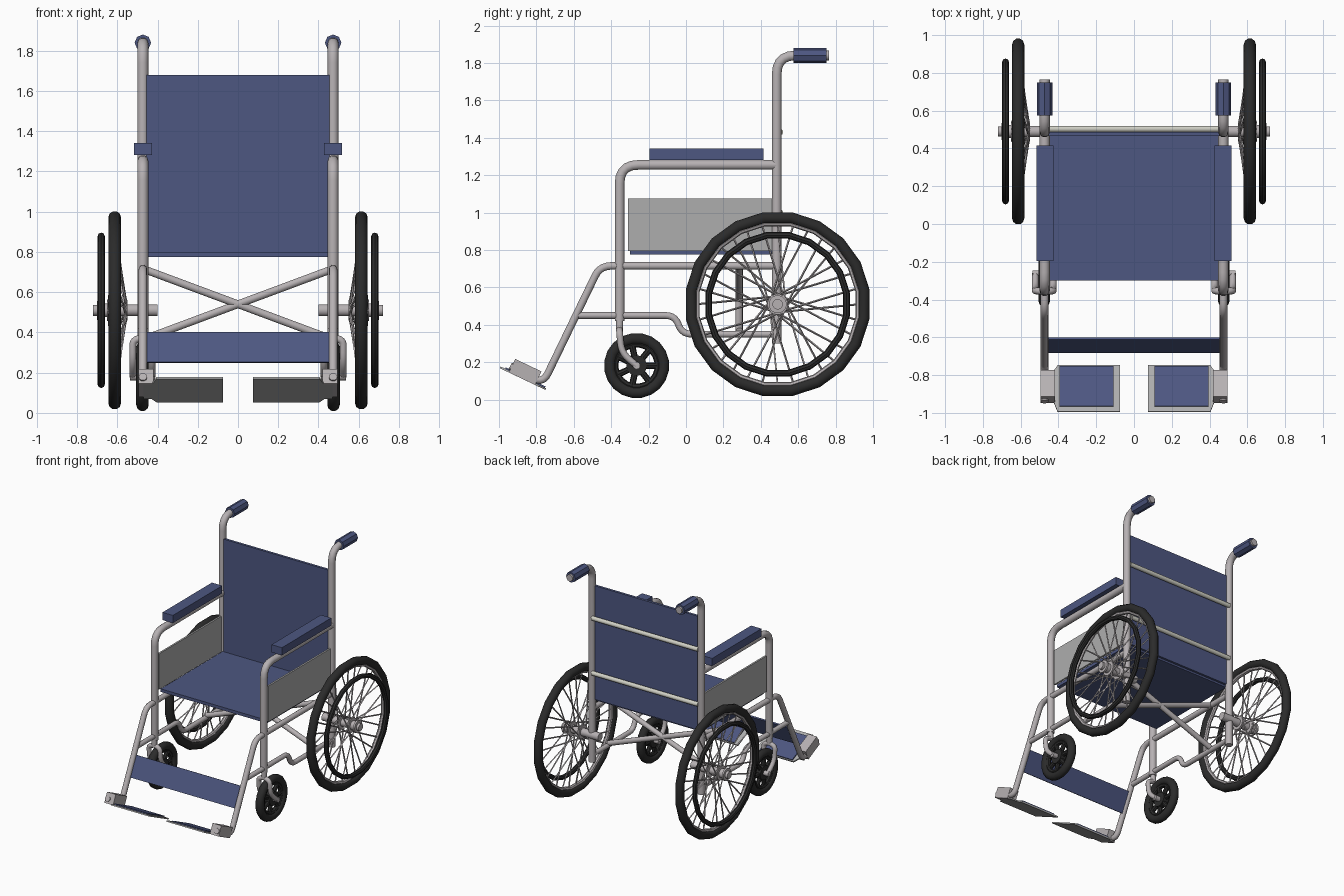
import bpy, bmesh, math
from mathutils import Vector, Matrix
from math import sin, cos, pi, radians

if "Cube" in bpy.data.objects:
    bpy.data.objects.remove(bpy.data.objects["Cube"])


def material(name, rgb):
    m = bpy.data.materials.new(name)
    m.diffuse_color = (*rgb, 1)
    m.use_nodes = True
    m.node_tree.nodes["Principled BSDF"].inputs["Base Color"].default_value = m.diffuse_color
    return m


METAL = material("silver metal", (0.47, 0.44, 0.45))
BLUE = material("blue fabric", (0.075, 0.095, 0.22))
BLACK = material("black rubber", (0.024, 0.024, 0.024))
GREY = material("grey panel", (0.42, 0.42, 0.42))
PALE = material("pale bar", (0.62, 0.62, 0.55))


def finish(name, mesh, mat, mirror, smooth=True):
    mesh.name = name
    mesh.materials.clear()
    mesh.materials.append(mat)
    if smooth:
        mesh.shade_smooth()
        mesh.set_sharp_from_angle(angle=radians(40))
    else:
        mesh.shade_flat()
    ob = bpy.data.objects.new(name, mesh)
    bpy.context.collection.objects.link(ob)
    if mirror:
        ob.modifiers.new("mirror", 'MIRROR').use_mirror_merge = False
    return ob


def from_bm(name, bm, mat, mirror, smooth=True):
    bmesh.ops.recalc_face_normals(bm, faces=bm.faces)
    mesh = bpy.data.meshes.new(name)
    bm.to_mesh(mesh)
    bm.free()
    return finish(name, mesh, mat, mirror, smooth)


def rounded(pts, rad):
    """Replace inner corners of a path by short arcs."""
    pts = [Vector(p) for p in pts]
    out = [pts[0]]
    for a, b, c in zip(pts, pts[1:], pts[2:]):
        k = min(rad, (a - b).length * .49, (c - b).length * .49)
        p, q = b + (a - b).normalized() * k, b + (c - b).normalized() * k
        for i in range(6):
            t = i / 5
            out.append(p * (1 - t) ** 2 + b * 2 * t * (1 - t) + q * t * t)
    return out + [pts[-1]]


def tubes(name, paths, r, mat=METAL, mirror=True, res=3, cyclic=False, smooth=True):
    cu = bpy.data.curves.new(name, 'CURVE')
    cu.dimensions = '3D'
    cu.bevel_depth, cu.bevel_resolution, cu.use_fill_caps = r, res, True
    for path in paths:
        sp = cu.splines.new('POLY')
        sp.points.add(len(path) - 1)
        for p, co in zip(sp.points, path):
            p.co = (*co, 1)
        sp.use_cyclic_u = cyclic
    tmp = bpy.data.objects.new("tmp", cu)
    bpy.context.collection.objects.link(tmp)
    bpy.context.view_layer.update()
    mesh = bpy.data.meshes.new_from_object(
        tmp.evaluated_get(bpy.context.evaluated_depsgraph_get()))
    bpy.data.objects.remove(tmp)
    return finish(name, mesh, mat, mirror, smooth)


def side_path(x, yz, rad=0.08):
    return rounded([(x, y, z) for y, z in yz], rad)


def polar(x, r, a, cy, cz):
    return (x, cy + r * cos(a), cz + r * sin(a))


def circle(x, r, cy, cz, n):
    return [polar(x, r, 2 * pi * (i + .5) / n, cy, cz) for i in range(n)]


def lathe(name, prof, cy, cz, mat, n=16):
    """Revolve (x, radius) profile about the x axis through cy, cz."""
    bm = bmesh.new()
    rings = [[bm.verts.new(p) for p in circle(x, r, cy, cz, n)] for x, r in prof]
    for a, b in zip(rings, rings[1:]):
        for i in range(n):
            j = (i + 1) % n
            bm.faces.new((a[i], a[j], b[j], b[i]))
    bm.faces.new(rings[0])
    bm.faces.new(rings[-1])
    return from_bm(name, bm, mat, True)


def box(name, center, size, mat, mirror=True, tilt=0):
    bm = bmesh.new()
    bmesh.ops.create_cube(bm, size=1, matrix=Matrix.Translation(center)
                          @ Matrix.Rotation(tilt, 4, 'X') @ Matrix.Diagonal((*size, 1)))
    return from_bm(name, bm, mat, mirror, False)


# Frame tubes
tubes("back_post", [side_path(.473, [(.485, .30), (.485, 1.84), (.765, 1.84)], .10)], .027)
tubes("push_grip", [[(.473, .575, 1.84), (.473, .75, 1.84)]], .041, BLUE, res=2, smooth=False)
tubes("arm_tube", [side_path(.473, [(.485, 1.255), (-.355, 1.255), (-.355, .42)], .10)], .027)
LEG = [(.485, .715), (-.46, .715), (-.765, .085), (-.94, .18)]
tubes("leg_rest_tube", [side_path(.473, LEG, .06)], .021)
tubes("lower_side_tube", [side_path(.473, [(-.575, .45), (-.06, .45), (-.02, .35), (.485, .35)], .05)], .019)
tubes("cross_brace", [[(.47, .285, .715), (-.47, .285, .365)]], .02)
tubes("back_bar", [[(-.46, .503, z), (.46, .503, z)] for z in (1.0, 1.43)], .017, PALE, False)

# Upholstery and panels
box("seat", (0, .085, .787), (.92, .77, .024), BLUE, False)
box("backrest", (0, .477, 1.235), (.915, .02, .89), BLUE, False)
box("arm_pad", (.472, .11, 1.312), (.09, .61, .06), BLUE)
box("side_panel", (.473, .08, .935), (.014, .78, .28), GREY)
slope = math.atan2(.61, .295)
box("calf_strap", (0, -.642, .325), (.92, .166, .012), BLUE, False, slope)

# Footrests, tilted up toward the front
TILT = radians(-25.5)
box("footrest_bracket", (.457, -.86, .148), (.076, .155, .08), METAL, True, TILT)
bm = bmesh.new()
outline = [(.075, 0), (.405, 0), (.43, .04), (.47, .04), (.47, .2), (.43, .2), (.405, .27), (.075, .27)]
f = bm.faces.new([bm.verts.new((x, -v, 0)) for x, v in outline])
ext = bmesh.ops.extrude_face_region(bm, geom=[f])['geom']
bmesh.ops.translate(bm, vec=(0, 0, .01), verts=[v for v in ext if isinstance(v, bmesh.types.BMVert)])
bm.transform(Matrix.Translation((0, -.752, .052)) @ Matrix.Rotation(TILT, 4, 'X'))
from_bm("footplate", bm, GREY, True, False)
box("footplate_pad", (.252, -.859, .118), (.285, .235, .008), BLUE, True, TILT)

# Large wheels
WY, WZ, WX = .49, .51, .613
tubes("wheel_tire", [circle(WX, .467, WY, WZ, 20)], .032, BLACK, cyclic=True)
tubes("wheel_rim", [circle(WX, .438, WY, WZ, 20)], .016, METAL, cyclic=True, res=2)
tubes("hand_rim", [circle(.68, .373, WY, WZ, 20)], .018, BLACK, cyclic=True, res=2)
lathe("wheel_hub", [(.40, .03), (.55, .03), (.55, .052), (.562, .052), (.565, .03), (.635, .03),
                    (.637, .055), (.65, .055), (.652, .035), (.685, .035), (.686, .048),
                    (.70, .048), (.701, .028), (.72, .028)], WY, WZ, METAL)
spokes = []
for x, shift in ((.556, 0), (.643, .5)):
    for i in range(16):
        a = 2 * pi * (i + shift) / 16
        off = 1.0 if i % 2 else -1.0
        spokes.append([polar(x, .048, a + off, WY, WZ), polar(WX, .435, a, WY, WZ)])
tubes("wheel_spokes", spokes, .0055, METAL, res=0)

# Front casters
CY, CZ, CX = -.264, .182, .475
tubes("caster_tire", [circle(CX, .145, CY, CZ, 20)], .031, BLACK, cyclic=True)
tubes("caster_rim", [circle(CX, .115, CY, CZ, 20)], .018, BLACK, cyclic=True, res=2)
tubes("caster_spokes", [[polar(CX, .03, 2 * pi * i / 7, CY, CZ), polar(CX, .115, 2 * pi * i / 7, CY, CZ)]
                        for i in range(7)], .017, BLACK, res=2)
lathe("caster_hub", [(CX - .022, .055), (CX + .022, .055)], CY, CZ, BLACK)
lathe("caster_axle", [(CX - .062, .02), (CX + .062, .02)], CY, CZ, METAL, 10)
tubes("caster_stem", [[(CX, -.355, .44), (CX, -.355, .365)]], .02)
tubes("caster_fork", [rounded([(CX, -.355, .375), (CX + s * .048, -.355, .36), (CX + s * .048, -.345, .25),
                               (CX + s * .048, CY, CZ)], .07) for s in (-1, 1)], .018)
